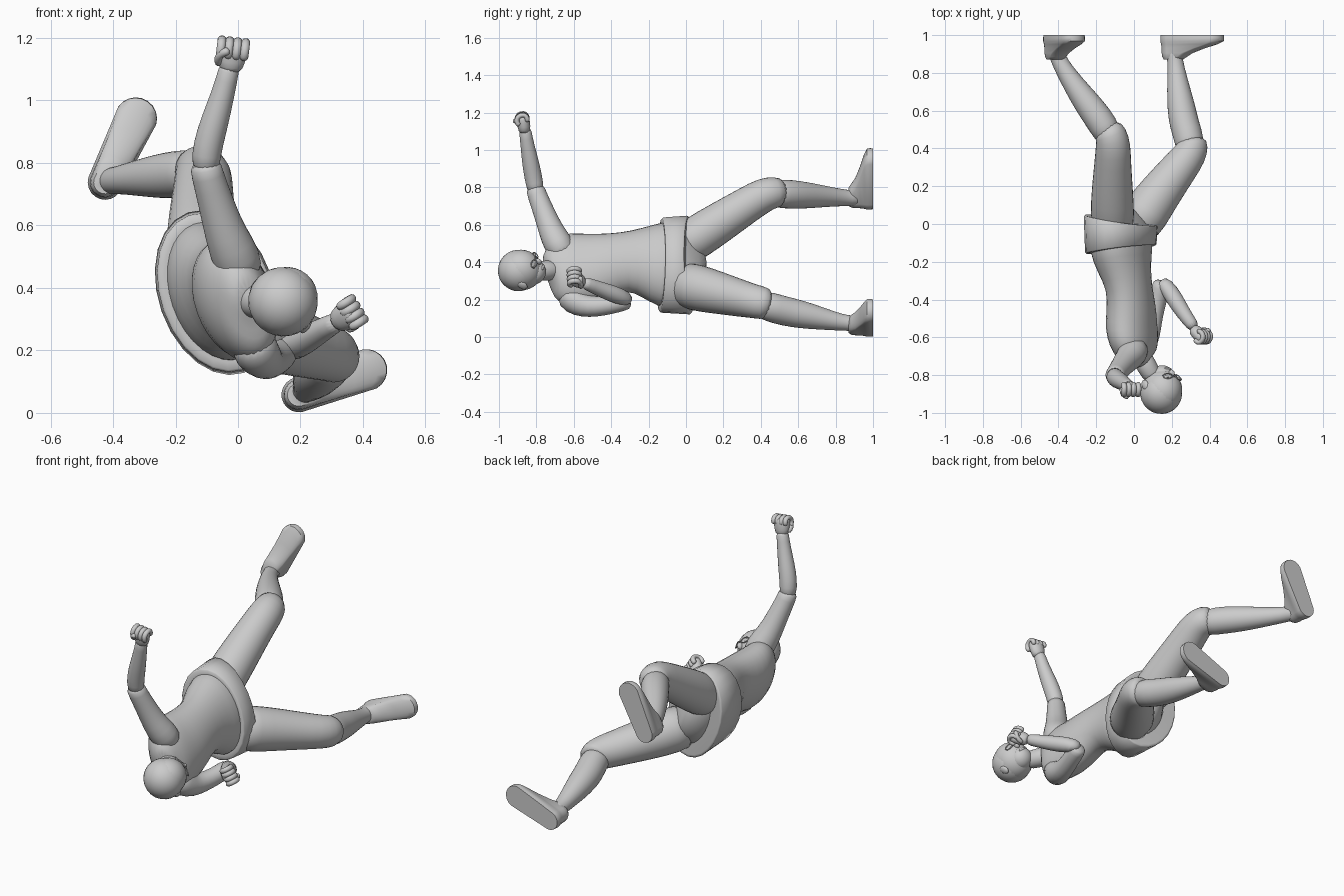
import bpy, bmesh, math
from mathutils import Vector as V, Matrix

def finish(bm, name, sub=1):
    bmesh.ops.recalc_face_normals(bm, faces=bm.faces)
    me = bpy.data.meshes.new(name)
    bm.to_mesh(me); bm.free()
    ob = bpy.data.objects.new(name, me)
    bpy.context.collection.objects.link(ob)
    for p in me.polygons:
        p.use_smooth = True
    if sub:
        ob.modifiers.new("smooth", 'SUBSURF').render_levels = sub
        ob.modifiers["smooth"].levels = sub
    return ob

def skin(bm, rings):
    """Bridge rings of points and cap both ends."""
    rs = [[bm.verts.new(p) for p in r] for r in rings]
    n = len(rs[0])
    for a, b in zip(rs, rs[1:]):
        for i in range(n):
            bm.faces.new((a[i], a[(i + 1) % n], b[(i + 1) % n], b[i]))
    bm.faces.new(rs[0]); bm.faces.new(rs[-1])

def tube(bm, pts, wide=(1, 0, 0), n=16):
    """Loft of (x, y, z, half width[, half depth]); wide is the width axis."""
    c = [V(p[:3]) for p in pts]
    rings = []
    for i, p in enumerate(pts):
        t = (c[min(i + 1, len(c) - 1)] - c[max(i - 1, 0)]).normalized()
        u = V(wide); u = (u - t * u.dot(t)).normalized()
        w = t.cross(u)
        a, b = p[3], p[-1]
        rings.append([c[i] + u * a * math.cos(k * math.tau / n) + w * b * math.sin(k * math.tau / n) for k in range(n)])
    skin(bm, rings)

def limb(name, pts, wide=(1, 0, 0)):
    bm = bmesh.new(); tube(bm, pts, wide)
    return finish(bm, name)

def axes(f, u):
    """Matrix columns: side, forward, up."""
    f = V(f).normalized(); u = V(u); u = (u - f * u.dot(f)).normalized()
    return Matrix((f.cross(u), f, u)).transposed()

# torso: shirt, flared hem and shorts seat
side = (0.33, 0, -0.94)
limb("torso", [(-.065, -.04, .385, .25, .16), (-.07, -.14, .39, .24, .162), (-.05, -.23, .40, .195, .14),
    (-.025, -.33, .405, .16, .116), (-.015, -.44, .38, .185, .126), (-.015, -.54, .358, .208, .132),
    (0, -.63, .358, .212, .122), (.015, -.69, .375, .18, .1), (.03, -.73, .375, .115, .068), (.04, -.75, .37, .05, .045)], side)

def hem_ring(s, k):
    """Point ring round the hips; the hem reaches lower at the back."""
    ring = []
    for i in range(24):
        a = i * math.tau / 24
        c, d = math.cos(a), math.sin(a)
        p = V((-.07, 0, .385)) + V((.33, 0, -.944)) * c * .262 * k + V((.944, 0, .33)) * d * .178 * k
        p.y = (-.135 if s < 0 else .02) + d * (.025 if s < 0 else -.03)
        ring.append(p)
    return ring
bm = bmesh.new()
skin(bm, [hem_ring(-1, .88), hem_ring(-1, 1.0), hem_ring(1, 1.04), hem_ring(1, .97)])
finish(bm, "shirt_hem", 0).modifiers.new("edge", 'BEVEL').width = .006

limb("shorts_seat", [(-.06, -.08, .385, .23, .15), (-.05, .0, .385, .225, .145), (-.02, .05, .39, .17, .11),
    (0, .07, .40, .09, .06)], side)
limb("collar", [(.025, -.69, .36, .085, .075), (.05, -.735, .355, .062, .062)])
limb("neck", [(.03, -.68, .36, .058), (.065, -.75, .355, .054), (.115, -.83, .35, .054)])

# legs
limb("left_shorts_leg", [(-.11, -.05, .46, .11), (-.115, .05, .53, .12), (-.115, .2, .625, .11),
    (-.112, .34, .715, .098), (-.11, .42, .762, .094), (-.12, .475, .775, .087), (-.15, .515, .77, .076)])
limb("left_shin", [(-.12, .44, .765, .07), (-.16, .52, .766, .08), (-.225, .61, .76, .076), (-.285, .69, .755, .066),
    (-.36, .80, .748, .05), (-.405, .88, .742, .042), (-.415, .93, .742, .045)])
limb("right_shorts_leg", [(.0, -.04, .29, .12), (.055, .05, .265, .13), (.148, .18, .235, .115),
    (.243, .30, .205, .1), (.297, .37, .19, .092), (.31, .415, .18, .088), (.3, .445, .172, .08)])
limb("right_shin", [(.295, .37, .185, .07), (.293, .45, .16, .081), (.265, .53, .138, .08), (.25, .62, .12, .076),
    (.235, .72, .1, .062), (.222, .83, .078, .045), (.215, .89, .073, .041), (.21, .94, .073, .045)])

# shoes: egg outlines stacked from the sole up to the ankle
def shoe(name, heel, toe, rh, rt):
    h, t = V((heel[0], 0, heel[1])), V((toe[0], 0, toe[1]))
    d = (t - h).normalized(); s = V((-d.z, 0, d.x))
    rings = []
    for y, reach, k in ((1, 1, .97), (.985, 1, 1.0), (.968, .99, 1.0), (.952, .87, .93), (.93, .58, .88),
                        (.905, .3, .87), (.885, .18, .82), (.87, .12, .66)):
        ring = []
        for i in range(20):
            a = i * math.tau / 20 + math.tau / 40
            ct, st = math.cos(a), math.sin(a)
            c, r = (h.lerp(t, reach), rh + (rt - rh) * reach) if ct > 0 else (h, rh)
            p = c + (d * ct + s * st) * r * k
            ring.append((p.x, y, p.z))
        rings.append(ring)
    bm = bmesh.new(); skin(bm, rings)
    ob = finish(bm, name, 0)
    bpy.context.view_layer.objects.active = ob
    ob.select_set(True)
    bpy.ops.object.shade_smooth_by_angle(angle=math.radians(50))
    ob.select_set(False)

shoe("left_shoe", (-.425, .738), (-.327, .942), .056, .068)
shoe("right_shoe", (.195, .058), (.411, .137), .056, .067)

# arms with short sleeves to the elbow
limb("left_sleeve", [(.015, -.64, .42, .07), (-.005, -.685, .50, .082), (-.04, -.722, .57, .068), (-.07, -.76, .67, .058),
    (-.1, -.8, .77, .052), (-.106, -.808, .805, .052)])
limb("left_forearm", [(-.1, -.8, .77, .043), (-.104, -.81, .82, .048), (-.085, -.825, .90, .048), (-.06, -.84, .98, .042),
    (-.035, -.855, 1.07, .034), (-.025, -.862, 1.12, .035)])
limb("right_sleeve", [(.035, -.65, .25, .07), (.06, -.60, .19, .078), (.085, -.54, .165, .062), (.1, -.48, .162, .055),
    (.125, -.40, .172, .05), (.142, -.33, .19, .05), (.15, -.3, .198, .042)])
limb("right_forearm", [(.138, -.345, .19, .035), (.155, -.31, .2, .048), (.19, -.355, .218, .047), (.235, -.43, .245, .044),
    (.285, -.505, .275, .036), (.325, -.555, .295, .033)])

# fists: palm block, four curled fingers and a thumb
def fist(name, centre, along, across):
    m = axes(along, across)          # columns: palm normal, arm direction, knuckle row
    c = V(centre)
    P = lambda x, y, z: tuple(c + m @ V((x, y, z)) * 1.06)
    bm = bmesh.new()
    tube(bm, [P(0, -.06, 0) + (.034, .03), P(0, -.025, 0) + (.046, .036), P(.003, .015, 0) + (.05, .038),
              P(.005, .04, 0) + (.046, .034)], tuple(m.col[2]), 12)
    for k in range(4):
        z = -.036 + k * .024
        tube(bm, [P(*q) + (.0155,) for q in ((-.02, .0, z), (-.02, .03, z), (-.004, .042, z), (.022, .037, z),
             (.034, .02, z), (.033, -.002, z), (.02, -.01, z))], tuple(m.col[2]), 8)
    tube(bm, [P(*q) + (.015,) for q in ((.0, -.04, .036), (.025, -.015, .044), (.04, .005, .03), (.046, .012, .008))],
         tuple(m.col[1]), 8)
    finish(bm, name)

fist("left_fist", (-.018, -.868, 1.15), (.12, -.1, 1), (-1, 0, .1))
fist("right_fist", (.35, -.592, .312), (.6, -.65, .35), (.45, .1, -.9))

# head, facing forward and tipped down towards the chest
H = axes((.55, .6, .55), (.3, -.8, .5))
HC = V((.147, -.876, .356))

def head_part(name, *blobs):
    bm = bmesh.new()
    for at, size in blobs:
        m = Matrix.Translation(HC + H @ V(at)) @ H.to_4x4() @ Matrix.Diagonal((*size, 1))
        bmesh.ops.create_uvsphere(bm, u_segments=24, v_segments=16, radius=1, matrix=m)
    finish(bm, name, 0)

head_part("head", ((0, 0, .005), (.104, .111, .112)), ((0, .035, -.055), (.066, .066, .062)))
head_part("hair", ((0, -.014, .014), (.112, .11, .11)))
head_part("nose", ((0, .108, -.025), (.013, .018, .02)))
head_part("ears", *[((s * .104, -.005, -.02), (.012, .022, .03)) for s in (-1, 1)])
head_part("eyes", *[((s * .037, .096, .0), (.02, .012, .012)) for s in (-1, 1)])
head_part("lips", ((0, .096, -.066), (.024, .008, .008)))

# glasses: two rims and a bridge
bm = bmesh.new()
for s in (-1, 1):
    loop = [HC + H @ V((s * .037 + .025 * math.cos(a), .108 - .008 * s * math.cos(a), -.002 + .016 * math.sin(a)))
            for a in [k * math.tau / 16 for k in range(17)]]
    tube(bm, [tuple(p) + (.003,) for p in loop], tuple(H.col[1]), 6)
tube(bm, [tuple(HC + H @ V((x, .114, .0))) + (.003,) for x in (-.013, .013)], tuple(H.col[1]), 6)
finish(bm, "glasses", 0)
